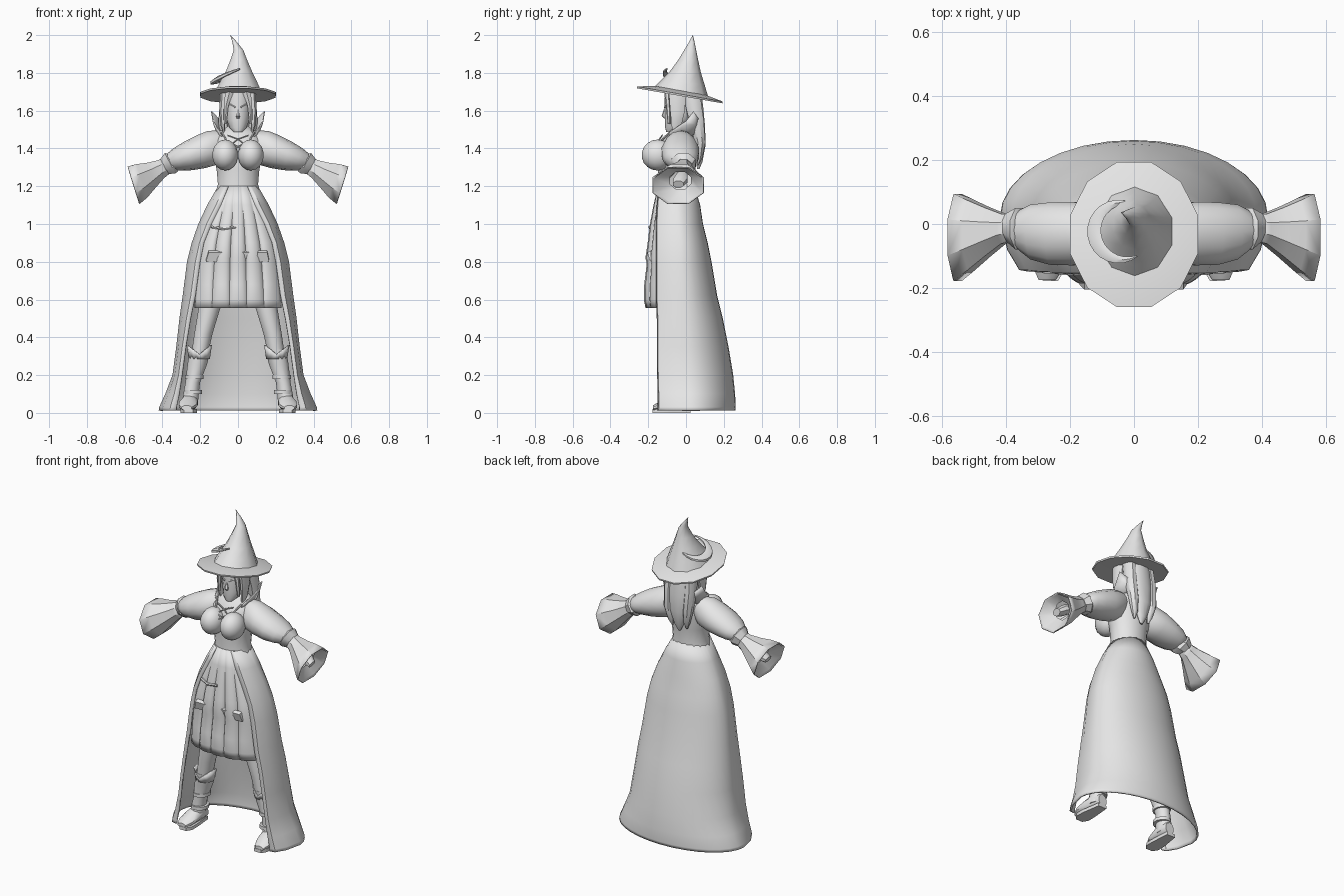
import bpy, bmesh, math
from mathutils import Vector

grey = bpy.data.materials.new("light grey cloth")
grey.diffuse_color = (0.8, 0.8, 0.8, 1)


def finish(name, bm, mirror=False, thick=0, angle=40):
    bmesh.ops.recalc_face_normals(bm, faces=bm.faces)
    me = bpy.data.meshes.new(name)
    bm.to_mesh(me)
    bm.free()
    me.materials.append(grey)
    ob = bpy.data.objects.new(name, me)
    bpy.context.collection.objects.link(ob)
    bpy.context.view_layer.objects.active = ob
    ob.select_set(True)
    bpy.ops.object.shade_smooth_by_angle(angle=math.radians(angle))
    ob.select_set(False)
    if thick:
        m = ob.modifiers.new("thickness", 'SOLIDIFY')
        m.thickness, m.offset = thick, 0
    if mirror:
        ob.modifiers.new("mirror", 'MIRROR')
    return ob


def skin(name, rings, closed=True, caps=True, **kw):
    """Skin a list of point rings."""
    bm = bmesh.new()
    vs = [[bm.verts.new(p) for p in r] for r in rings]
    n = len(vs[0])
    for a, b in zip(vs, vs[1:]):
        for i in range(n if closed else n - 1):
            j = (i + 1) % n
            bm.faces.new((a[i], a[j], b[j], b[i]))
    if closed and caps:
        bm.faces.new(vs[0])
        bm.faces.new(vs[-1])
    return finish(name, bm, **kw)


def ring(c, u, v, n):
    c, u, v = Vector(c), Vector(u), Vector(v)
    return [c + u * math.cos(t) + v * math.sin(t)
            for t in (2 * math.pi * (i + .5) / n for i in range(n))]


def upright(name, rows, n=12, **kw):
    """Rows of z, x, y, x radius, y radius."""
    return skin(name, [ring((x, y, z), (rx, 0, 0), (0, ry, 0), n)
                       for z, x, y, rx, ry in rows], **kw)


def along_arm(name, rows, n, **kw):
    """Rows of x, y, z, y radius, height radius, lean in x."""
    return skin(name, [ring((x, y, z), (0, ry, 0), (lean, 0, rz), n)
                       for x, y, z, ry, rz, lean in rows], **kw)


def ball(name, c, r, **kw):
    bm = bmesh.new()
    bmesh.ops.create_uvsphere(bm, u_segments=14, v_segments=9, radius=1)
    for v in bm.verts:
        v.co = Vector((v.co.x * r[0] + c[0], v.co.y * r[1] + c[1], v.co.z * r[2] + c[2]))
    return finish(name, bm, **kw)


def strip(name, pts, r, **kw):
    """Thin cord through points."""
    rings = []
    for i, p in enumerate(pts):
        d = (Vector(pts[min(i + 1, len(pts) - 1)]) - Vector(pts[max(i - 1, 0)])).normalized()
        u = d.cross(Vector((0, 1, 0))).normalized()
        rings.append(ring(p, u * r, d.cross(u) * r, 6))
    return skin(name, rings, **kw)


# Bodice and bust
upright("bodice", [(1.08, 0, -.05, .15, .10), (1.15, 0, -.05, .125, .10), (1.21, 0, -.05, .108, .095),
                   (1.29, 0, -.05, .115, .1), (1.37, 0, -.045, .135, .105), (1.44, 0, -.035, .135, .095),
                   (1.49, 0, -.02, .10, .07), (1.52, 0, -.01, .05, .045)], 18)
ball("bust", (.068, -.15, 1.365), (.07, .085, .082), mirror=True)

# Long skirt, open at the front: z, side, centre y, back y, front edge x, front y
skirt = [(1.20, .10, -.05, .04, .05, -.14), (1.10, .158, -.05, .07, .09, -.15),
         (1.0, .205, -.04, .085, .14, -.155), (.9, .24, -.03, .11, .18, -.155),
         (.8, .265, -.03, .13, .20, -.155), (.62, .288, -.02, .16, .225, -.155),
         (.5, .305, -.01, .19, .25, -.15), (.35, .322, 0, .22, .275, -.15),
         (.2, .342, .01, .245, .295, -.148), (.1, .38, .02, .255, .31, -.145),
         (.03, .412, .02, .258, .325, -.145), (.012, .415, .02, .256, .325, -.145)]


def skirt_ring(z, w, c, b, f, fy):
    half = [(f, fy), (f + (w - f) * .35, fy + .005), (f + (w - f) * .75, fy * .6 + c * .4)]
    half += [(w * math.cos(t), c + (b - c) * math.sin(t))
             for t in (math.pi / 2 * i / 8 for i in range(9))]
    return [(x, y, z) for x, y in half] + [(-x, y, z) for x, y in half[-2::-1]]


skin("long_skirt", [skirt_ring(*r) for r in skirt], closed=False, thick=.01)

# Pleated front skirt: z, half width, middle y, edge y, pleat depth
pleats = [(1.20, .085, -.145, -.10, 0), (1.1, .125, -.165, -.12, .003), (1.0, .16, -.18, -.13, .007),
          (.9, .19, -.19, -.135, .009), (.82, .205, -.2, -.14, .011), (.79, .208, -.195, -.14, .009),
          (.68, .22, -.208, -.14, .009), (.60, .225, -.212, -.14, .007), (.555, .228, -.205, -.14, .005)]
rows = []
for z, w, my, ey, d in pleats:
    row = []
    for i in range(41):
        s = i / 20 - 1
        fold = d * (1 - 2 * abs(math.cos(s * math.pi * 2.5)) ** .6)
        row.append((w * s, my + (ey - my) * abs(s) ** 2.5 + fold, z))
    rows.append(row)
skin("front_skirt", rows, closed=False, thick=.008)
strip("hip_strap", [(-.14, -.165, .985), (-.08, -.188, .975), (-.01, -.192, .985)], .008)

# Pocket flaps on the front skirt
for x, w in ((-.12, .05), (.04, .025), (.13, .035)):
    skin("pocket_flap", [[(x - w, -.19, .80), (x + w, -.19, .80), (x + w, -.185, .81), (x - w, -.185, .81)],
                         [(x - w * .7, -.205, .85), (x + w * .7, -.205, .85),
                          (x + w * .7, -.185, .86), (x - w * .7, -.185, .86)]])

# Legs, boots and feet
upright("leg", [(.9, .10, -.04, .075, .075), (.56, .15, -.05, .06, .065), (.42, .183, -.045, .05, .055),
                (.30, .205, -.04, .045, .05)], 12, mirror=True)
upright("boot_shaft", [(.335, .20, -.035, .056, .06), (.26, .215, -.03, .054, .058),
                       (.16, .24, -.03, .04, .046), (.09, .25, -.035, .043, .05),
                       (.04, .255, -.035, .043, .05)], 12, mirror=True)
skin("boot_cuff", [[(.205 + r * math.cos(t), -.035 + r * math.sin(t), z + p * abs(math.cos(t)))
                    for t in (math.pi * i / 6 for i in range(12))]
                   for r, z, p in ((.053, .285, 0), (.064, .31, .05))], caps=False, thick=.006, mirror=True)
skin("boot_foot", [ring((x, y, h), (w, 0, 0), (0, 0, h - .012), 10) for x, y, w, h in
                   ((.25, .02, .03, .05), (.253, -.03, .044, .062), (.262, -.09, .05, .05),
                    (.268, -.14, .048, .036), (.272, -.175, .028, .026))], mirror=True)
skin("boot_sole", [[(.255 + a * s, y, z) for a, y in ((.03, .025), (.048, -.09), (.05, -.145), (.03, -.178))
                    for s in (1,)] + [(.258 - a, y, z) for a, y in
                    ((.02, -.178), (.04, -.145), (.04, -.09), (.03, .025))] for z in (0, .02)], mirror=True)
for z, y in ((.11, -.035), (.19, -.03)):
    upright("boot_strap", [(z - .01, .247 - z * .08, y, .05, .056),
                           (z + .01, .247 - z * .08, y, .05, .056)], 12, mirror=True)

# Puffed sleeves, elbow bands, flared cuffs and hands
along_arm("puff_sleeve", [(.085, -.02, 1.43, .06, .065, .02), (.13, -.03, 1.405, .09, .088, .03),
                          (.19, -.03, 1.385, .102, .088, .02), (.26, -.03, 1.362, .10, .077, .02),
                          (.32, -.025, 1.342, .088, .06, .02), (.355, -.02, 1.328, .065, .045, .02),
                          (.375, -.02, 1.32, .045, .035, .02)], 14, mirror=True)
along_arm("elbow_band", [(.345, -.02, 1.325, .06, .05, .03), (.36, -.015, 1.322, .07, .058, .03),
                         (.395, -.01, 1.302, .046, .042, .02)], 8, mirror=True)
along_arm("flared_cuff", [(.365, -.01, 1.315, .04, .04, .015), (.41, -.015, 1.29, .048, .047, .02),
                          (.46, -.025, 1.258, .08, .068, .025), (.51, -.035, 1.228, .115, .093, .03),
                          (.553, -.042, 1.205, .145, .105, .033)], 8, caps=False, thick=.006,
          mirror=True, angle=30)
along_arm("cuff_lining", [(.548, -.042, 1.205, .138, .1, .033), (.51, -.03, 1.23, .06, .05, .02)], 8,
          caps=False, mirror=True)
along_arm("hand", [(.45, -.02, 1.26, .03, .025, .01), (.51, -.03, 1.23, .04, .03, .01),
                   (.545, -.04, 1.21, .03, .02, .01)], 8, mirror=True)

# Neck, head and face
upright("neck", [(1.47, 0, -.01, .045, .042), (1.58, 0, -.01, .035, .036)], 10)
upright("head", [(1.487, 0, -.085, .022, .02), (1.51, 0, -.065, .046, .045), (1.55, 0, -.04, .061, .072),
                 (1.60, 0, -.03, .07, .084), (1.66, 0, -.025, .074, .088), (1.73, 0, -.025, .07, .084)], 14)
skin("nose", [ring((0, y, z), (r, 0, 0), (0, r, 0), 6) for y, z, r in
              ((-.112, 1.605, .006), (-.116, 1.572, .013), (-.108, 1.558, .008))])
strip("brow", [(.015, -.113, 1.618), (.04, -.1, 1.632), (.06, -.078, 1.628)], .005, mirror=True)

# Hair locks: back, sides and front
upright("hair_back", [(1.71, 0, .0, .085, .082), (1.62, 0, .035, .088, .058), (1.52, 0, .06, .08, .042),
                      (1.42, 0, .075, .06, .03), (1.33, 0, .07, .03, .018), (1.29, 0, .065, .008, .006)], 12)
upright("hair_back_lock", [(1.68, .065, .03, .03, .05), (1.55, .072, .055, .034, .042),
                           (1.43, .066, .075, .032, .03), (1.35, .055, .07, .02, .018),
                           (1.31, .05, .062, .005, .005)], 8, mirror=True)
upright("hair_side_lock", [(1.70, .075, -.045, .02, .05), (1.6, .083, -.045, .018, .042),
                           (1.52, .08, -.05, .013, .028), (1.47, .072, -.06, .004, .008)], 8, mirror=True)
upright("hair_front_lock", [(1.70, .045, -.102, .026, .014), (1.63, .062, -.095, .014, .012),
                            (1.53, .068, -.09, .007, .007)], 6, mirror=True)

# Pointed collar and bodice lacing
skin("collar", [[(.06, .06, 1.48), (.10, .03, 1.47), (.105, -.04, 1.47), (.08, -.085, 1.46)],
                [(.08, .07, 1.53), (.118, .045, 1.53), (.125, -.02, 1.52), (.09, -.09, 1.475)],
                [(.095, .07, 1.55), (.14, .04, 1.595), (.132, 0, 1.545), (.095, -.09, 1.485)]],
     closed=False, thick=.006, mirror=True)
strip("neckline", [(.085, -.085, 1.485), (.06, -.135, 1.44), (.03, -.168, 1.40), (.004, -.165, 1.35)],
      .006, mirror=True)
for z, w, y in ((1.45, .055, -.125), (1.41, .04, -.155)):
    strip("lace", [(-w, y, z + .02), (0, y - .015, z), (w * .7, y - .025, z - .03)], .004, mirror=False)
    strip("lace", [(w, y, z + .02), (0, y - .015, z), (-w * .7, y - .025, z - .03)], .004, mirror=False)


# Hat brim, tilted up to the front
def brim_z(y):
    return 1.695 - .175 * (y + .03)


def brim_ring(rx, ry, dz):
    return [(x, y, brim_z(y) + dz) for x, y, _ in ring((0, -.033, 0), (rx, 0, 0), (0, ry, 0), 12)]


skin("hat_brim", [brim_ring(.1, .11, -.012), brim_ring(.205, .233, -.017),
                  brim_ring(.207, .235, -.007), brim_ring(.12, .14, .012)], angle=30)

# Hat cone, bent towards its tip: height, x, y, x radius, y radius
cone = []
for z, x, y, rx, ry in ((1.70, .002, -.025, .125, .142), (1.75, .003, -.016, .103, .115),
                        (1.81, .005, -.002, .072, .08), (1.87, .004, .012, .046, .052),
                        (1.92, .003, .022, .027, .032), (1.96, -.016, .03, .014, .016),
                        (2.0, -.04, .036, .001, .001)):
    k = .175 * max(0, (1.85 - z) / .15)
    cone.append([(p[0], p[1], z - k * (p[1] + .025))
                 for p in ring((x, y, z), (rx, 0, 0), (0, ry, 0), 10)])
skin("hat_cone", cone, angle=50)

# Crescent wrapped round the left of the hat
moon = []
for i in range(17):
    t = math.radians(75 + 225 * i / 16)
    w = .003 + .022 * math.sin(math.pi * i / 16)
    c = Vector((-.035 + .09 * math.cos(t), -.022 + .09 * math.sin(t), 0))
    c.z = 1.805 + .42 * c.x - .12 * c.y
    out = Vector((math.cos(t), math.sin(t), .42 * math.cos(t)))
    moon.append(ring(c, out * w, (0, 0, .004 + w * .4), 6))
skin("hat_crescent", moon)
